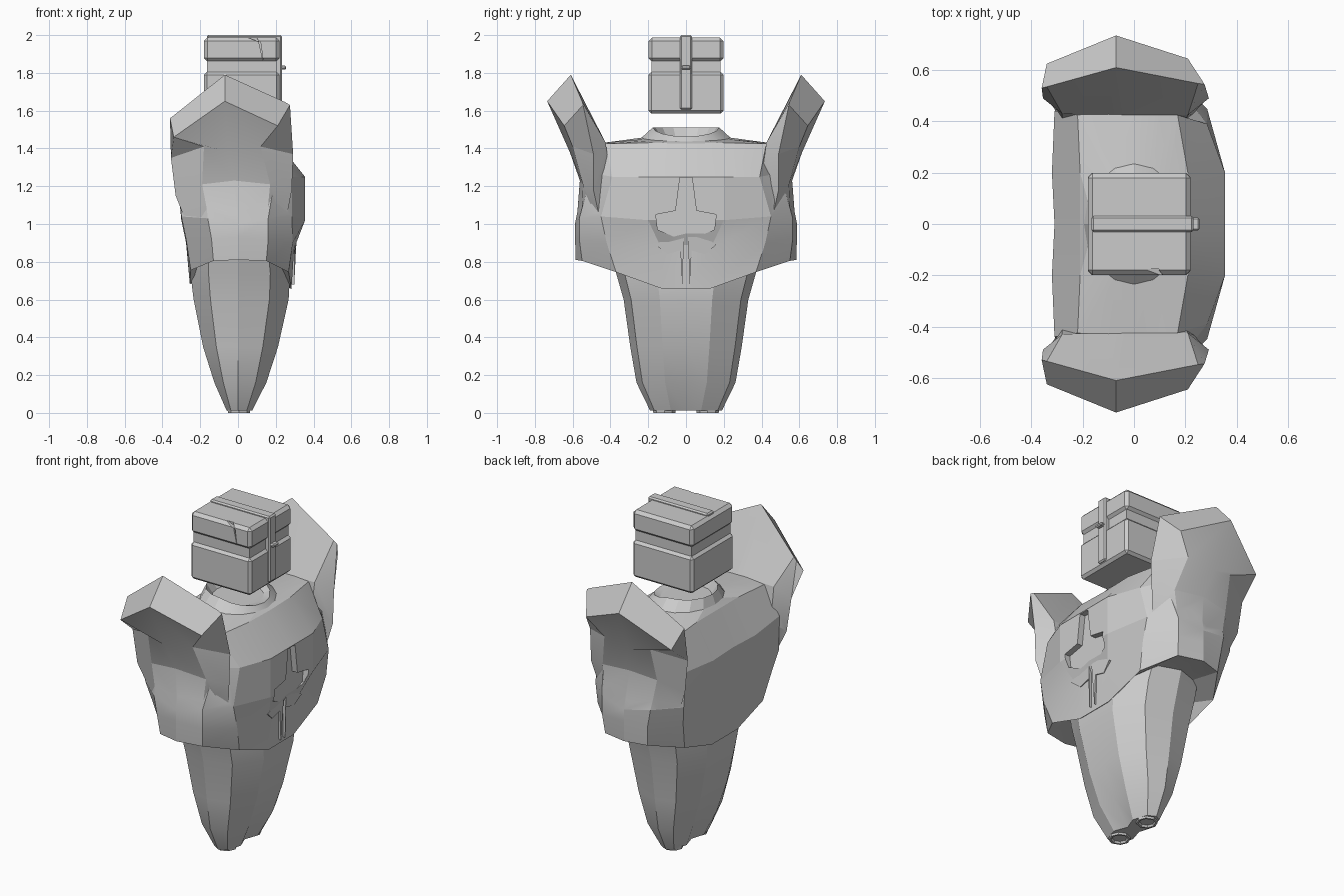
import bpy, bmesh, math
from mathutils import Vector

if "Cube" in bpy.data.objects:
    bpy.data.objects.remove(bpy.data.objects["Cube"])


def finish(bm, name, smooth=None):
    bmesh.ops.recalc_face_normals(bm, faces=bm.faces)
    me = bpy.data.meshes.new(name)
    bm.to_mesh(me)
    bm.free()
    ob = bpy.data.objects.new(name, me)
    bpy.context.collection.objects.link(ob)
    if smooth:
        shade(ob, smooth)
    return ob


def shade(ob, angle):
    bpy.ops.object.select_all(action='DESELECT')
    bpy.context.view_layer.objects.active = ob
    ob.select_set(True)
    bpy.ops.object.shade_smooth_by_angle(angle=math.radians(angle))


def loft(name, rings, smooth=None, caps=None):
    """Skin rings of points; caps lists index groups for a folded first cap."""
    bm = bmesh.new()
    vs = [[bm.verts.new(p) for p in r] for r in rings]
    n = len(vs[0])
    for a, b in zip(vs, vs[1:]):
        for i in range(n):
            j = (i + 1) % n
            bm.faces.new((a[i], a[j], b[j], b[i]))
    for group in caps or [range(n)]:
        bm.faces.new([vs[0][i] for i in group])
    bm.faces.new(vs[-1])
    return finish(bm, name, smooth)


def full(half):
    """Mirror a half ring (front centre to back centre) across y."""
    return half + [(x, -y, z) for x, y, z in half[-2:0:-1]]


def flip(rings):
    return [[(x, -y, z) for x, y, z in r] for r in rings]


def box(name, x0, x1, y0, y1, z0, z1, bevel=0.0):
    bm = bmesh.new()
    bmesh.ops.create_cube(bm, size=1)
    for v in bm.verts:
        v.co = Vector(((x0 + x1) / 2 + v.co.x * (x1 - x0),
                       (y0 + y1) / 2 + v.co.y * (y1 - y0),
                       (z0 + z1) / 2 + v.co.z * (z1 - z0)))
    if bevel:
        bmesh.ops.bevel(bm, geom=bm.edges[:], offset=bevel, segments=1, affect='EDGES')
    return finish(bm, name)


def combine(ob, other, operation='DIFFERENCE'):
    m = ob.modifiers.new("combine", 'BOOLEAN')
    m.object, m.operation, m.solver = other, operation, 'EXACT'
    other.hide_render = True
    bpy.context.view_layer.objects.active = ob
    bpy.ops.object.modifier_apply(modifier=m.name)
    bpy.data.objects.remove(other, do_unlink=True)


# Torso: hem, waist, chest, shoulders, tilted neck opening
hem = [(.283, 0, .655), (.283, .12, .655), (.268, .37, .745), (.15, .55, .805), (0, .585, .81),
       (-.13, .55, .805), (-.25, .37, .755), (-.255, .12, .68), (-.255, 0, .68)]
waist = [(.29, 0, .89), (.297, .13, .87), (.29, .42, .90), (.16, .565, .92), (0, .587, .93),
         (-.14, .565, .92), (-.275, .42, .92), (-.275, .13, .90), (-.275, 0, .90)]
chest = [(.355, 0, 1.02), (.355, .2, 1.02), (.285, .45, 1.04), (.16, .565, 1.03), (0, .588, 1.0),
         (-.16, .565, 1.03), (-.30, .45, 1.04), (-.30, .2, 1.02), (-.295, 0, 1.02)]
upper = [(.355, 0, 1.25), (.355, .2, 1.25), (.285, .39, 1.25), (.2, .50, 1.27), (0, .54, 1.24),
         (-.18, .51, 1.24), (-.31, .44, 1.25), (-.32, .2, 1.23), (-.31, 0, 1.23)]
shoulder = [(.21, 0, 1.425), (.21, .2, 1.43), (.17, .425, 1.425), (.09, .435, 1.43), (0, .435, 1.43),
            (-.1, .435, 1.43), (-.22, .425, 1.42), (-.21, .2, 1.43), (-.21, 0, 1.43)]


def neck(rx, ry, z, tilt):
    return [(rx * math.cos(i * math.pi / 8), ry * math.sin(i * math.pi / 8) if i % 8 else 0,
             z - tilt * max(0, rx * math.cos(i * math.pi / 8))) for i in range(9)]


under = [(x * .85, y * .62, z + .03) for x, y, z in hem]
torso = loft("torso", [full(r) for r in (
    under, hem, waist, chest, upper, shoulder,
    neck(.195, .235, 1.457, .1), neck(.175, .175, 1.512, .28), neck(.14, .145, 1.46, 0))])

# Flared collar wings: inner front/mid/back, back edge, outer back/mid/front, front edge
wing = [
    [(.25, .548, 1.645), (-.07, .61, 1.79), (-.34, .535, 1.575), (-.36, .53, 1.56),
     (-.34, .625, 1.46), (-.07, .735, 1.65), (.21, .645, 1.52), (.275, .545, 1.63)],
    [(.21, .425, 1.43), (-.04, .425, 1.43), (-.28, .43, 1.42), (-.355, .49, 1.35),
     (-.18, .595, 1.41), (-.05, .615, 1.38), (.12, .60, 1.41), (.292, .49, 1.37)],
    [(.20, .40, 1.24), (-.03, .40, 1.24), (-.28, .40, 1.22), (-.33, .48, 1.15),
     (-.19, .545, 1.21), (-.02, .562, 1.23), (.17, .545, 1.21), (.285, .49, 1.18)],
    [(.18, .42, 1.02), (-.02, .42, 1.02), (-.22, .42, 1.02), (-.27, .45, 1.0),
     (-.15, .555, 1.0), (0, .58, 1.0), (.15, .555, 1.0), (.25, .45, 1.0)]]
folds = [(1, 2, 3, 4, 5), (5, 6, 7, 0, 1)]
for rings in (wing, flip(wing)):
    combine(torso, loft("collar_wing", rings, caps=folds), 'UNION')

# Recessed relief on the chest
half = [(.032, 1.245), (.055, 1.07), (.16, 1.05), (.15, .97), (.07, .935), (.03, .90)]
outline = half + [(-y, z) for y, z in half[::-1]]
combine(torso, loft("relief_cutter", [[(x, y, z) for y, z in outline] for x in (.32, .5)]))
shade(torso, 15)

# Flaps below the relief
flap = [(.01, .93), (.08, .945), (.16, .89), (.1, .84), (.03, .86), (.02, .68)]
flap_rings = [[(.27, y, z) for y, z in flap],
              [(.31 if z > .88 else .298, y, z) for y, z in flap]]
loft("chest_flap_left", flap_rings)
loft("chest_flap_right", flip(flap_rings))

# Skirt tapering down to the feet: z, front x, back x, half width, centre pinch
skirt = []
for z, f, b, y, c in [(.84, .26, -.25, .40, 1), (.74, .276, -.252, .37, 1), (.60, .268, -.235, .33, 1),
                      (.35, .212, -.185, .295, 1), (.16, .15, -.125, .262, .95), (.012, .075, -.06, .19, .6)]:
    skirt.append(full([(f * c, 0, z), (f, .42 * y, z), (f * .62, .88 * y, z), (0, y, z),
                       (b * .62, .88 * y, z), (b, .42 * y, z), (b * c, 0, z)]))
loft("skirt", skirt, 20)

# Hollow feet
for side, sy in (("left", .115), ("right", -.115)):
    loft("foot_" + side, [[(.005 + r * math.cos(k * math.pi / 4), sy + r * math.sin(k * math.pi / 4), z)
                           for k in range(8)]
                          for r, z in ((.062, .03), (.058, 0), (.047, 0), (.04, .011))])

# Box head: body, groove core, lid, strap, clasp
box("head_body", -.18, .22, -.198, .198, 1.585, 1.805, .015)
box("head_core", -.165, .205, -.183, .183, 1.60, 1.97)
lid = box("head_lid", -.18, .22, -.198, .198, 1.86, 1.987, .018)
crack = [(.03, 1.995), (.11, 1.965), (.135, 1.85), (.12, 1.96), (.09, 1.995)]
combine(lid, loft("crack_cutter", [[(x, y, z) for x, z in crack] for y in (-.3, -.175)]))
box("head_strap", -.165, .232, -.032, .032, 1.605, 2.0, .008)
box("head_strap_clasp", .2, .255, -.025, .025, 1.818, 1.838, .006)
